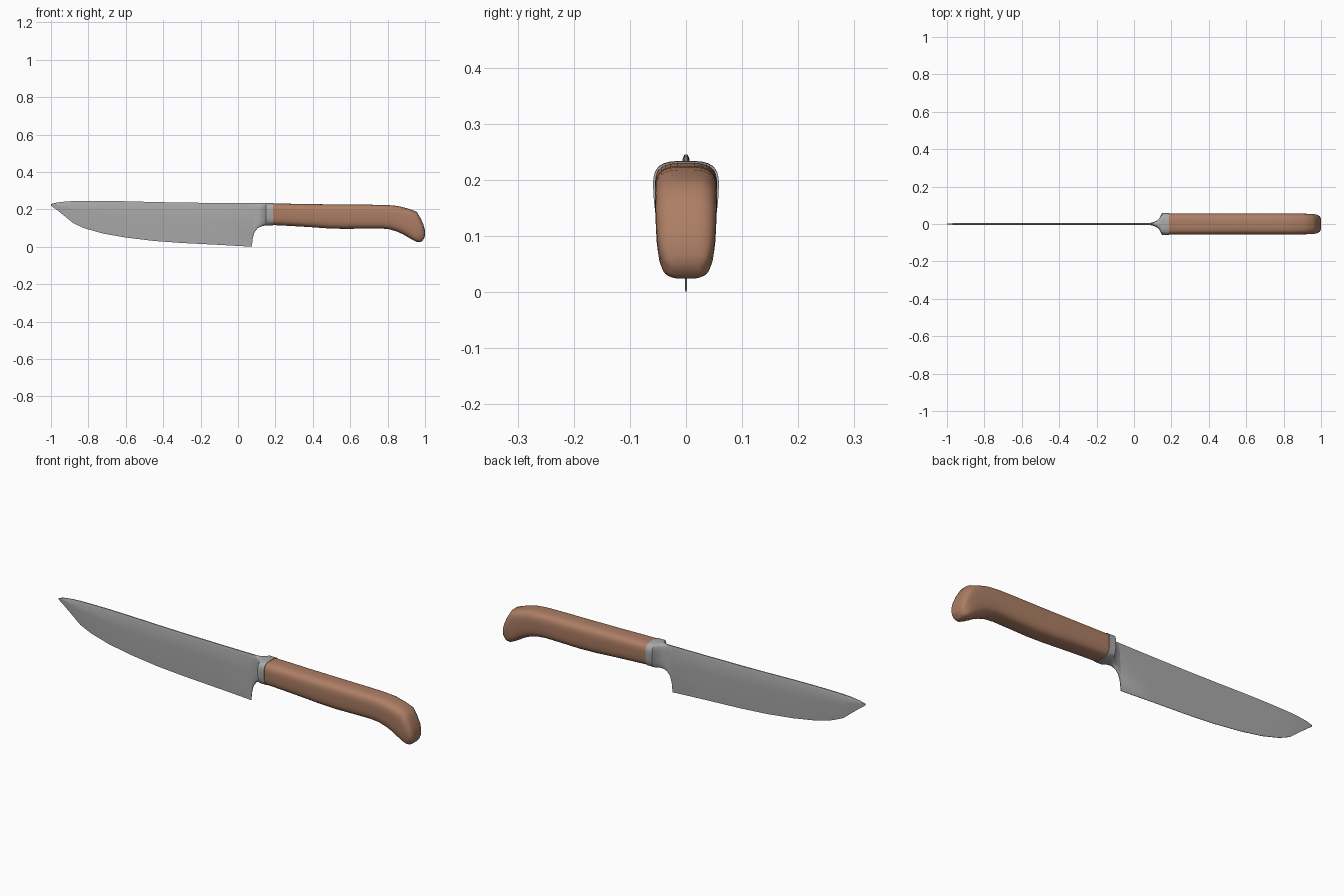
import bpy, bmesh, math


def material(name, rgb):
    m = bpy.data.materials.new(name)
    m.diffuse_color = (*rgb, 1)
    return m


def oval(w, n=32, p=3.4, taper=0.06):
    """Rounded-box section: (side offset, 0..1 height) pairs, slightly wider at the top."""
    pts = []
    for i in range(n):
        a = 2 * math.pi * (i + 0.5) / n
        c, s = math.cos(a), math.sin(a)
        y = math.copysign(abs(c) ** (2 / p), c)
        t = math.copysign(abs(s) ** (2 / p), s)
        pts.append((w * y * (1 + taper * t), 0.5 + 0.5 * t))
    return pts


def wedge(w):
    """Blade section: thin cutting edge, flat sides, rounded spine."""
    half = [(0.0012, 0), (w * 0.6, 0.25), (w * 0.8, 0.6), (w, 0.95), (w * 0.5, 1)]
    return half + [(-y, t) for y, t in reversed(half)]


def loft(name, sections, shape, mat, angle):
    """Skin sections given as (top x, top z, bottom x, bottom z, half width)."""
    bm = bmesh.new()
    rings = []
    for tx, tz, bx, bz, w in sections:
        rings.append([bm.verts.new((bx + (tx - bx) * t, y, bz + (tz - bz) * t))
                      for y, t in shape(w)])
    for a, b in zip(rings, rings[1:]):
        n = len(a)
        for i in range(n):
            j = (i + 1) % n
            bm.faces.new((a[i], a[j], b[j], b[i]))
    bm.faces.new(rings[0])
    bm.faces.new(rings[-1])
    bmesh.ops.recalc_face_normals(bm, faces=bm.faces)
    me = bpy.data.meshes.new(name)
    bm.to_mesh(me)
    bm.free()
    me.materials.append(mat)
    ob = bpy.data.objects.new(name, me)
    bpy.context.collection.objects.link(ob)
    bpy.ops.object.select_all(action='DESELECT')
    ob.select_set(True)
    bpy.context.view_layer.objects.active = ob
    bpy.ops.object.shade_smooth_by_angle(angle=math.radians(angle))
    return ob


def upright(x, top, bottom, w):
    return (x, top, x, bottom, w)


steel = material("steel grey", (0.40, 0.40, 0.40))
wood = material("warm brown wood", (0.42, 0.21, 0.13))

# Blade, tip to heel notch
loft("blade", [upright(*s) for s in [
    (-1.0, 0.228, 0.220, 0.002), (-0.97, 0.236, 0.198, 0.004), (-0.92, 0.242, 0.158, 0.005),
    (-0.88, 0.244, 0.125, 0.006), (-0.82, 0.245, 0.098, 0.006), (-0.72, 0.245, 0.070, 0.006),
    (-0.60, 0.243, 0.049, 0.006), (-0.45, 0.239, 0.031, 0.006), (-0.30, 0.236, 0.020, 0.006),
    (-0.10, 0.234, 0.010, 0.006), (0.074, 0.233, 0.0, 0.006), (0.079, 0.233, 0.045, 0.006),
    (0.088, 0.233, 0.078, 0.006), (0.105, 0.233, 0.099, 0.006)]], wedge, steel, 40)

# Bolster, flaring from the blade to the handle
loft("bolster", [upright(*s) for s in [
    (0.079, 0.232, 0.048, 0.004), (0.088, 0.232, 0.078, 0.006), (0.102, 0.233, 0.097, 0.009),
    (0.12, 0.233, 0.107, 0.016), (0.134, 0.233, 0.111, 0.028), (0.144, 0.234, 0.113, 0.046),
    (0.150, 0.234, 0.114, 0.058), (0.186, 0.233, 0.114, 0.058)]], oval, steel, 40)

# Handle with drooping butt
loft("handle", [
    (0.180, 0.231, 0.180, 0.116, 0.055), (0.28, 0.230, 0.28, 0.111, 0.055),
    (0.38, 0.228, 0.38, 0.105, 0.055), (0.48, 0.227, 0.48, 0.098, 0.055),
    (0.58, 0.226, 0.57, 0.095, 0.055), (0.70, 0.225, 0.68, 0.097, 0.055),
    (0.80, 0.223, 0.76, 0.098, 0.055), (0.855, 0.218, 0.81, 0.093, 0.055),
    (0.91, 0.204, 0.85, 0.081, 0.055), (0.955, 0.188, 0.885, 0.065, 0.054),
    (0.975, 0.155, 0.915, 0.047, 0.053), (0.991, 0.120, 0.940, 0.033, 0.050),
    (0.999, 0.090, 0.958, 0.025, 0.045), (1.0, 0.066, 0.974, 0.024, 0.037),
    (0.998, 0.050, 0.985, 0.030, 0.026)], oval, wood, 50)
